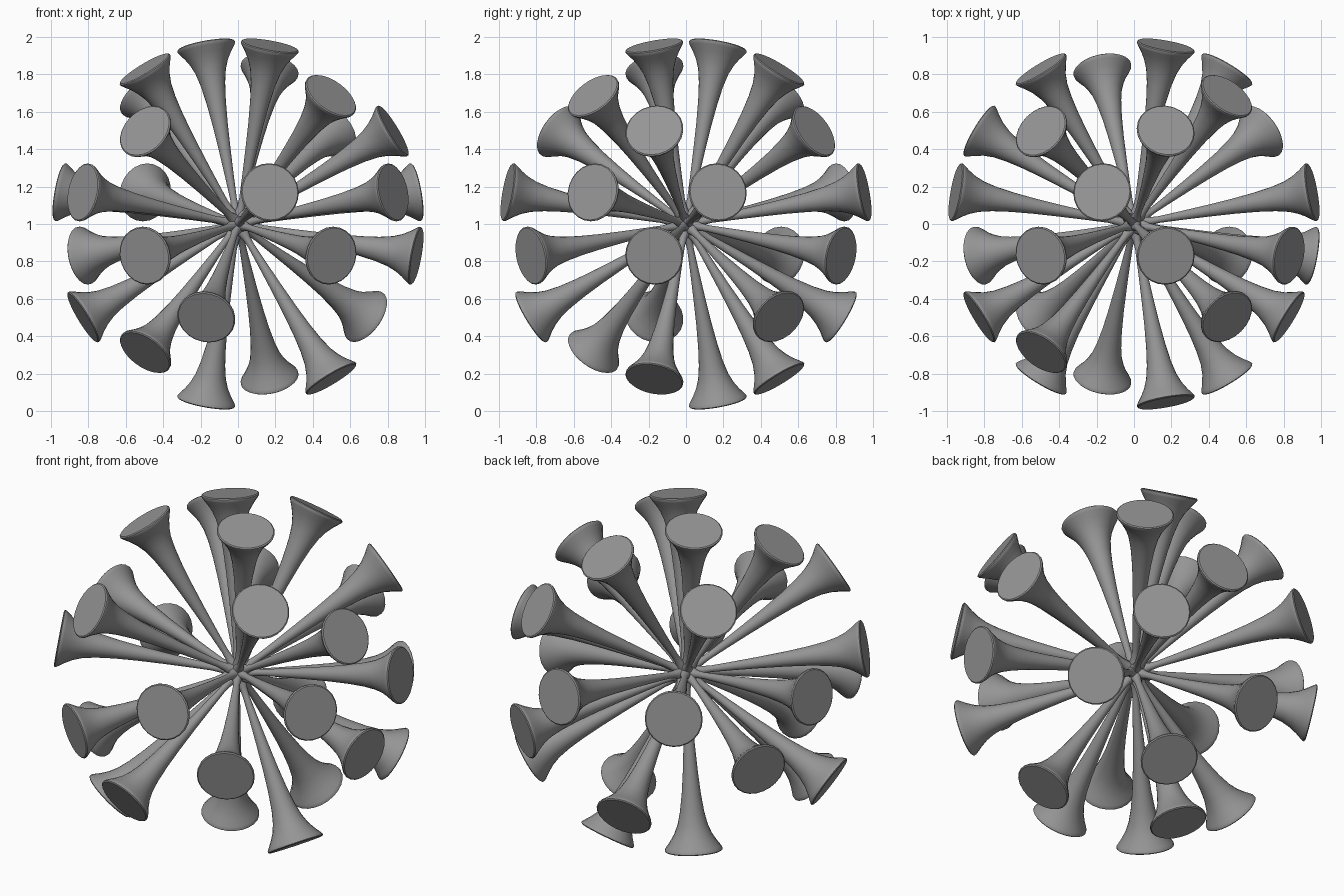
import bpy, bmesh, math
from mathutils import Vector

if "Cube" in bpy.data.objects:
    bpy.data.objects.remove(bpy.data.objects["Cube"])

SIDES = 24
REACH = 0.985  # distance from the hub to each disc

grey = bpy.data.materials.new("mid grey")
grey.diffuse_color = (0.3, 0.3, 0.3, 1)
grey.use_nodes = True
grey.node_tree.nodes["Principled BSDF"].inputs["Base Color"].default_value = grey.diffuse_color

# Horn outline: (distance from centre, radius)
PROFILE = [(0.0, 0.045), (0.05, 0.032), (0.09, 0.021), (0.14, 0.018), (0.25, 0.023),
           (0.40, 0.031), (0.55, 0.041), (0.67, 0.052), (0.77, 0.066),
           (0.84, 0.082), (0.89, 0.102), (0.93, 0.126), (0.96, 0.148),
           (0.972, 0.156), (0.980, 0.157), (REACH, 0.151)]

# Horn directions
DIRS = [
    (-.17, .17, .95), (.17, -.17, .95), (-.5, -.17, .83), (.17, .5, .83),
    (-.5, .5, .69), (.5, -.5, .69), (.5, .69, .5), (.83, -.17, .5), (-.5, -.69, .5),
    (.17, -.95, .17), (.83, -.5, .17), (-.83, -.5, .17), (-.95, .17, .17),
    (.95, .17, .17), (-.5, .83, .17), (.17, .95, .17),
    (-.5, -.83, -.17), (.5, -.83, -.17), (-.83, .5, -.17), (.95, -.17, -.17),
    (.5, .83, -.17), (-.17, -.83, -.5), (-.83, -.17, -.5), (.69, .5, -.5),
    (-.17, .83, -.5), (-.5, -.5, -.69), (.17, .5, -.83), (.5, -.17, -.83),
    (-.17, .17, -.95)]


def finish(obj):
    obj.data.materials.append(grey)
    bpy.context.view_layer.objects.active = obj
    obj.select_set(True)
    bpy.ops.object.shade_smooth_by_angle(angle=math.radians(40))
    obj.select_set(False)


# Lathe one horn along z, closed by a flat disc
bm = bmesh.new()
rings = []
for z, r in PROFILE:
    rings.append([bm.verts.new((r * math.cos(2 * math.pi * i / SIDES),
                                r * math.sin(2 * math.pi * i / SIDES), z))
                  for i in range(SIDES)])
for a, b in zip(rings, rings[1:]):
    for i in range(SIDES):
        j = (i + 1) % SIDES
        bm.faces.new((a[i], a[j], b[j], b[i]))
bm.faces.new(rings[-1])
bm.faces.new(rings[0][::-1])
mesh = bpy.data.meshes.new("horn")
bm.to_mesh(mesh)
bm.free()

# Place a copy of the horn along each direction
for n, d in enumerate(DIRS):
    horn = bpy.data.objects.new(f"horn_{n + 1}", mesh)
    bpy.context.collection.objects.link(horn)
    horn.rotation_mode = 'QUATERNION'
    horn.rotation_quaternion = Vector(d).to_track_quat('Z', 'Y')
    horn.location = (0, 0, 1)
    if n == 0:
        finish(horn)

# Small hub joining the horns
bpy.ops.mesh.primitive_uv_sphere_add(segments=24, ring_count=12, radius=0.055, location=(0, 0, 1))
hub = bpy.context.object
hub.name = "hub"
finish(hub)
